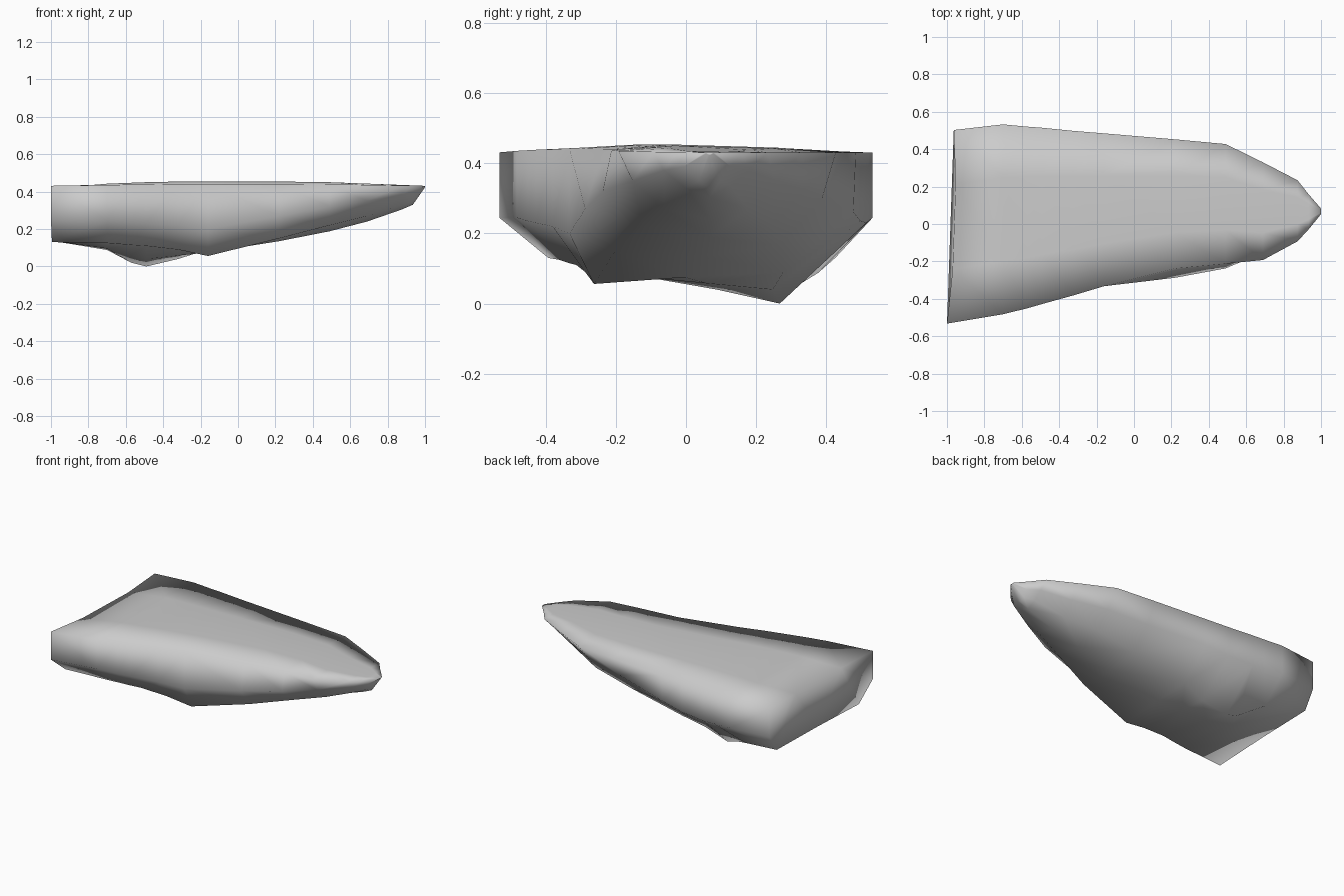
import bpy, bmesh

if "Cube" in bpy.data.objects:
    bpy.data.objects.remove(bpy.data.objects["Cube"])

# Stations along the slab: x, front rim y, back rim y, front belly y, side z,
# front keel (y, z), middle (y, z), back keel (y, z)
STATIONS = [
    (-0.98, -.53, .505, -.53, .245, (-.39, .13), (.02, .135), (.43, .132)),
    (-0.70, -.48, .535, -.48, .245, (-.36, .125), (.08, .095), (.38, .088)),
    (-0.57, -.448, .523, -.448, .235, (-.33, .115), (.08, .062), (.27, .02)),
    (-0.49, -.425, .517, -.425, .23, (-.31, .11), (.09, .04), (.27, .0)),
    (-0.32, -.378, .50, -.378, .22, (-.285, .09), (.06, .058), (.25, .04)),
    (-0.16, -.33, .487, -.33, .20, (-.26, .056), (.0, .075), (.28, .09)),
    (0.22, -.235, .455, -.285, .27, (-.20, .15), (.05, .135), (.27, .165)),
    (0.49, -.21, .43, -.235, .32, (-.12, .22), (.07, .188), (.25, .22)),
    (0.69, -.19, .332, -.15, .35, (-.06, .27), (.07, .24), (.18, .27)),
    (0.875, -.09, .236, -.06, .38, (.0, .33), (.07, .304), (.13, .335)),
    (0.935, -.025, .16, -.005, .39, (.04, .35), (.07, .33), (.10, .35)),
    (1.00, .055, .085, .06, .428, (.065, .425), (.07, .423), (.075, .425)),
]
RIM = .431


def section(x, yf, yb, bf, zm, front, mid, back):
    """Closed cross-section: front side, underside, back side, crowned top."""
    w = yb - yf
    crown = .023 * min(1, (1 - abs(x)) / .6)
    # back side is upright at the broad end and slopes in toward the tip
    lean = min(.5, max(0, (x + .2) / 1.2))
    back_side = (yb + lean * (back[0] - yb), zm if x < -.4 else (RIM + back[1]) / 2)
    pts = [(yf, RIM + .4 * crown), (bf, zm), front, mid, back, back_side, (yb, RIM),
           (yb - .28 * w, RIM + .6 * crown), (yf + .28 * w, RIM + crown)]
    skew = .035 if x < -.9 else 0     # the broad end is slightly slanted
    ring = [[x + skew * (y - .03), y, z] for y, z in pts]
    if skew:                          # and its upper edge is dished in
        for p in ring[7:]:
            p[0] += .02
            p[2] -= .012
    return ring


# Rock slab
bm = bmesh.new()
rings = [[bm.verts.new(p) for p in section(*s)] for s in STATIONS]
for a, b in zip(rings, rings[1:]):
    for i in range(len(a)):
        j = (i + 1) % len(a)
        bm.faces.new((a[i], a[j], b[j], b[i]))

# Broad end and tip caps
bm.faces.new(rings[0])
bm.faces.new(rings[-1])
bmesh.ops.recalc_face_normals(bm, faces=bm.faces[:])
bmesh.ops.triangulate(bm, faces=bm.faces[:])
for f in bm.faces:
    f.smooth = True

# Sit on the ground and centre
xs, ys, zs = zip(*[v.co[:] for v in bm.verts])
shift = (-(min(xs) + max(xs)) / 2, -(min(ys) + max(ys)) / 2, -min(zs))
bmesh.ops.translate(bm, verts=bm.verts[:], vec=shift)

mesh = bpy.data.meshes.new("rock_slab")
bm.to_mesh(mesh)
bm.free()
slab = bpy.data.objects.new("rock_slab", mesh)
bpy.context.collection.objects.link(slab)
